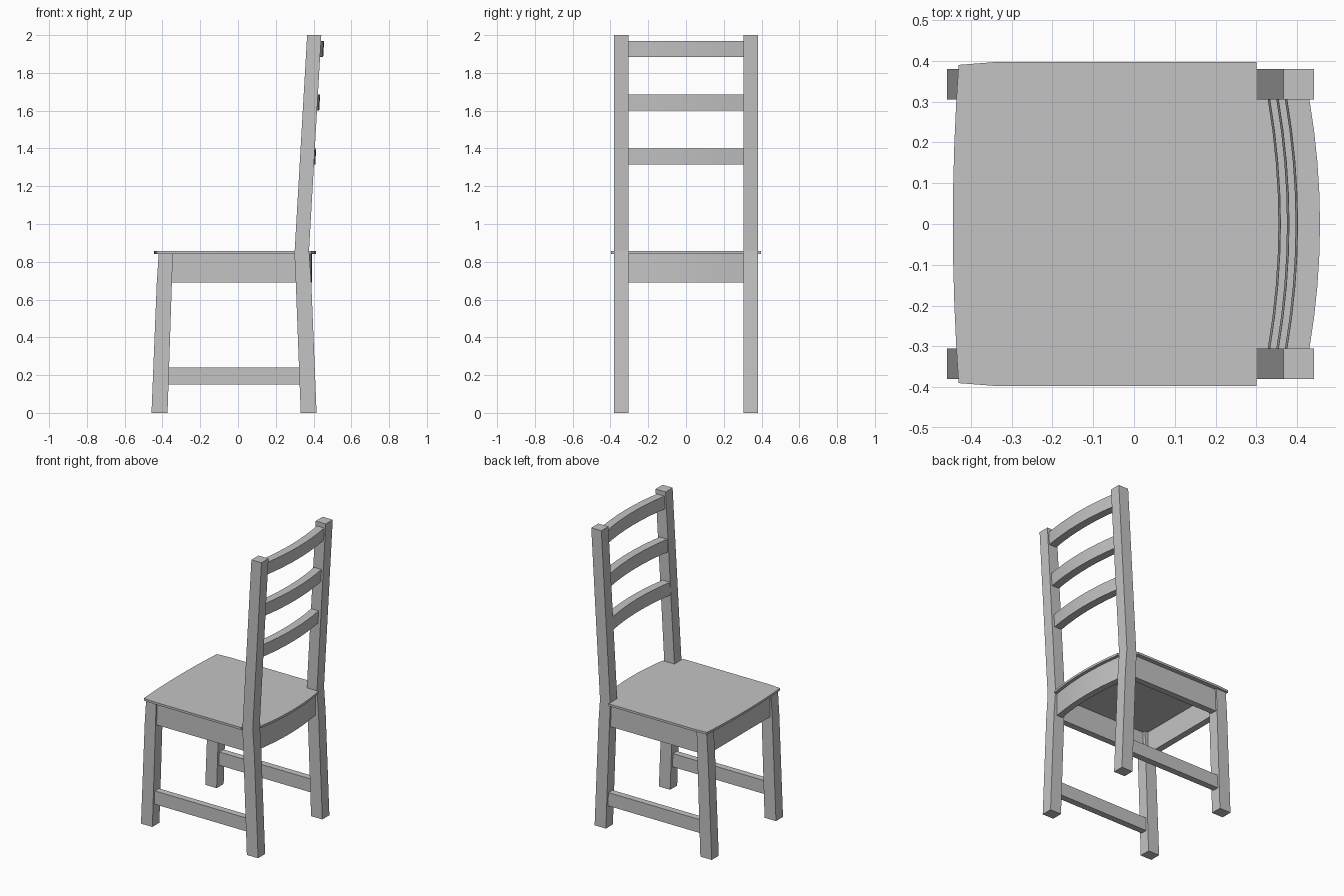
import bpy
import bmesh
from mathutils import Vector

cube = bpy.data.objects.get("Cube")
if cube:
    bpy.data.objects.remove(cube, do_unlink=True)

GREY = (0.55, 0.55, 0.55, 1)
paint = bpy.data.materials.new("plain grey")
paint.use_nodes = True
paint.diffuse_color = GREY
paint.node_tree.nodes["Principled BSDF"].inputs["Base Color"].default_value = GREY


def prism(name, outline, offset, smooth=False):
    """Extrude a closed outline of 3D points along an offset."""
    bm = bmesh.new()
    face = bm.faces.new([bm.verts.new(p) for p in outline])
    ext = bmesh.ops.extrude_face_region(bm, geom=[face], use_keep_orig=True)
    moved = [g for g in ext["geom"] if isinstance(g, bmesh.types.BMVert)]
    bmesh.ops.translate(bm, verts=moved, vec=Vector(offset))
    bmesh.ops.recalc_face_normals(bm, faces=bm.faces)
    mesh = bpy.data.meshes.new(name)
    bm.to_mesh(mesh)
    bm.free()
    mesh.materials.append(paint)
    obj = bpy.data.objects.new(name, mesh)
    bpy.context.collection.objects.link(obj)
    if smooth:
        bpy.ops.object.select_all(action="DESELECT")
        obj.select_set(True)
        bpy.context.view_layer.objects.active = obj
        bpy.ops.object.shade_smooth_by_angle()
    return obj


def box(name, x0, x1, y0, y1, z0, z1):
    corners = [(x0, y0, z0), (x1, y0, z0), (x1, y1, z0), (x0, y1, z0)]
    return prism(name, corners, (0, 0, z1 - z0))


def bow(x_end, bulge, half, z, steps=8):
    """Points along a shallow bow from -half to +half in y."""
    ts = [2 * i / steps - 1 for i in range(steps + 1)]
    return [(x_end + bulge * (1 - t * t), half * t, z) for t in ts]


def bowed_rail(name, x_front, x_back, z0, z1, lean):
    front = bow(x_front, 0.026, INNER, z0)
    back = bow(x_back, 0.026, INNER, z0)
    return prism(name, front + back[::-1], (lean, 0, z1 - z0), True)


INNER, OUTER = 0.305, 0.38

# Side profiles (x, z) of the legs
back_profile = [(0.332, 0), (0.416, 0), (0.388, 0.69), (0.376, 0.86),
                (0.441, 2), (0.366, 2), (0.299, 0.84), (0.306, 0.69)]
front_profile = [(-0.458, 0), (-0.373, 0), (-0.35, 0.69), (-0.345, 0.842),
                 (-0.42, 0.842), (-0.43, 0.69)]

for side, s in (("left", 1), ("right", -1)):
    for part, profile in (("back_leg", back_profile), ("front_leg", front_profile)):
        prism(f"{part}_{side}", [(x, s * INNER, z) for x, z in profile],
              (0, s * (OUTER - INNER), 0))
    # Side apron and low stretcher
    box(f"side_apron_{side}", -0.38, 0.33, s * 0.325, s * 0.368, 0.69, 0.842)
    box(f"stretcher_{side}", -0.40, 0.36, s * 0.322, s * 0.366, 0.15, 0.24)

# Front and back aprons
box("front_apron", -0.412, -0.368, -0.32, 0.32, 0.69, 0.842)
bowed_rail("back_apron", 0.322, 0.365, 0.69, 0.842, 0)

# Bowed back slats, leaning with the posts
for i, z in enumerate((1.315, 1.6, 1.885)):
    shift = 0.021 * i
    bowed_rail(f"back_slat_{i + 1}", 0.328 + shift, 0.383 + shift, z, z + 0.085, 0.005)

# Thin seat with bowed front and back edges, notched round the posts
Z = 0.842
seat = bow(-0.43, -0.014, 0.39, Z)
seat += [(-0.34, 0.397, Z), (0.3, 0.397, Z), (0.3, INNER, Z)]
seat += bow(0.387, 0.026, INNER, Z)[::-1]
seat += [(0.3, -INNER, Z), (0.3, -0.397, Z), (-0.34, -0.397, Z)]
prism("seat", seat, (0, 0, 0.015), True)
